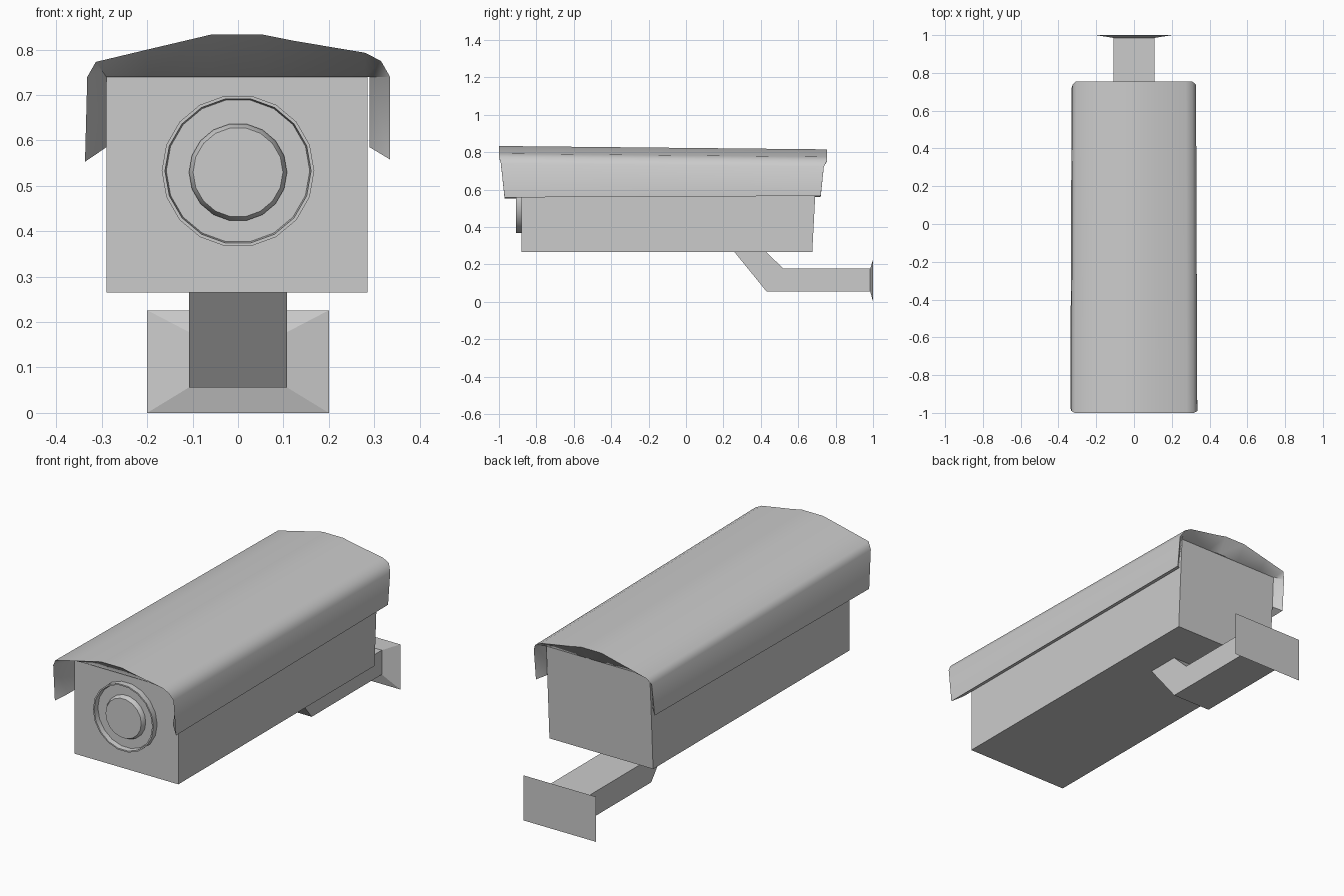
import bpy
import math
from math import radians

cube = bpy.data.objects.get("Cube")
if cube:
    bpy.data.objects.remove(cube, do_unlink=True)

grey = bpy.data.materials.new("light_grey")
grey.use_nodes = True
colour = (0.6, 0.6, 0.6, 1)
grey.diffuse_color = colour
grey.node_tree.nodes["Principled BSDF"].inputs["Base Color"].default_value = colour


def add(name, verts, faces, smooth=None):
    mesh = bpy.data.meshes.new(name)
    mesh.from_pydata(verts, [], faces)
    mesh.materials.append(grey)
    obj = bpy.data.objects.new(name, mesh)
    bpy.context.collection.objects.link(obj)
    bpy.ops.object.select_all(action='DESELECT')
    obj.select_set(True)
    bpy.context.view_layer.objects.active = obj
    bpy.ops.object.mode_set(mode='EDIT')
    bpy.ops.mesh.select_all(action='SELECT')
    bpy.ops.mesh.normals_make_consistent(inside=False)
    bpy.ops.object.mode_set(mode='OBJECT')
    if smooth:
        bpy.ops.object.shade_smooth_by_angle(angle=radians(smooth))
    return obj


def extrude_x(name, profile, x0, x1):
    """Prism of a side profile of (y, z) points."""
    n = len(profile)
    verts = [(x, y, z) for x in (x0, x1) for y, z in profile]
    faces = [(i, (i + 1) % n, n + (i + 1) % n, n + i) for i in range(n)]
    faces += [tuple(range(n)), tuple(range(n, 2 * n))]
    return add(name, verts, faces)


def lathe(name, profile, centre_z, sides=18):
    """Revolve (radius, y) points round the lens axis, capped at both ends."""
    verts = [(r * math.cos(math.tau * s / sides), y,
              centre_z + r * math.sin(math.tau * s / sides))
             for r, y in profile for s in range(sides)]
    faces = [(k * sides + s, k * sides + (s + 1) % sides,
              (k + 1) * sides + (s + 1) % sides, (k + 1) * sides + s)
             for k in range(len(profile) - 1) for s in range(sides)]
    last = (len(profile) - 1) * sides
    faces += [tuple(range(sides)), tuple(range(last, last + sides))]
    return add(name, verts, faces, 30)


# Camera housing with slanted back
extrude_x("housing", [(-0.88, 0.265), (0.675, 0.265), (0.70, 0.74), (-0.88, 0.74)],
          -0.29, 0.285)

# Raised rim with recessed face, and the tapered lens inside it
lathe("lens_rim", [(0.168, -0.87), (0.168, -0.91), (0.161, -0.91), (0.158, -0.885)], 0.533)
lathe("lens", [(0.108, -0.88), (0.108, -0.89), (0.099, -0.908)], 0.53)

# Sun hood: arched outer shell whose ends and lower edges turn in to the housing
arch = [(-0.337, 0.553), (-0.332, 0.74), (-0.313, 0.773), (-0.2, 0.80), (-0.06, 0.833),
        (0.055, 0.833), (0.12, 0.82), (0.28, 0.793), (0.315, 0.775), (0.335, 0.74),
        (0.335, 0.558)]


def inner(x, z):
    return max(-0.29, min(0.29, x)), max(0.585, min(0.74, z))


front, back, front_in, back_in = [], [], [], []
for x, z in arch:
    low = z < 0.6
    high = z > 0.77
    front.append((x, -0.97 if low else -1.0 if high else -0.99, z))
    back.append((x * 0.98, 0.72 if low else 0.755 if high else 0.737,
                 z + 0.008 if low else z - 0.018))
    ix, iz = inner(x, z)
    front_in.append((ix, -0.93 if low else -0.89, iz))
    back_in.append((ix, 0.685 if low else 0.705, iz))
rings = [front_in, front, back, back_in]
n = len(arch)
verts = [p for ring in rings for p in ring]
faces = [(r * n + i, r * n + i + 1, (r + 1) % 4 * n + i + 1, (r + 1) % 4 * n + i)
         for r in range(4) for i in range(n - 1)]
faces += [tuple(r * n + i for r in range(4)) for i in (0, n - 1)]
add("sun_hood", verts, faces, 50)

# Cranked bracket arm
extrude_x("bracket_arm", [(0.26, 0.265), (0.43, 0.265), (0.52, 0.178), (0.985, 0.178),
                          (0.985, 0.056), (0.43, 0.056)], -0.108, 0.108)

# Flared wall plate
verts = [(sx * w, y, z) for y, w, z0, z1 in ((0.985, 0.108, 0.056, 0.178), (1.0, 0.2, 0.0, 0.226))
         for sx, z in ((-1, z0), (1, z0), (1, z1), (-1, z1))]
faces = [(i, (i + 1) % 4, 4 + (i + 1) % 4, 4 + i) for i in range(4)]
add("wall_plate", verts, faces + [(0, 1, 2, 3), (4, 5, 6, 7)])
